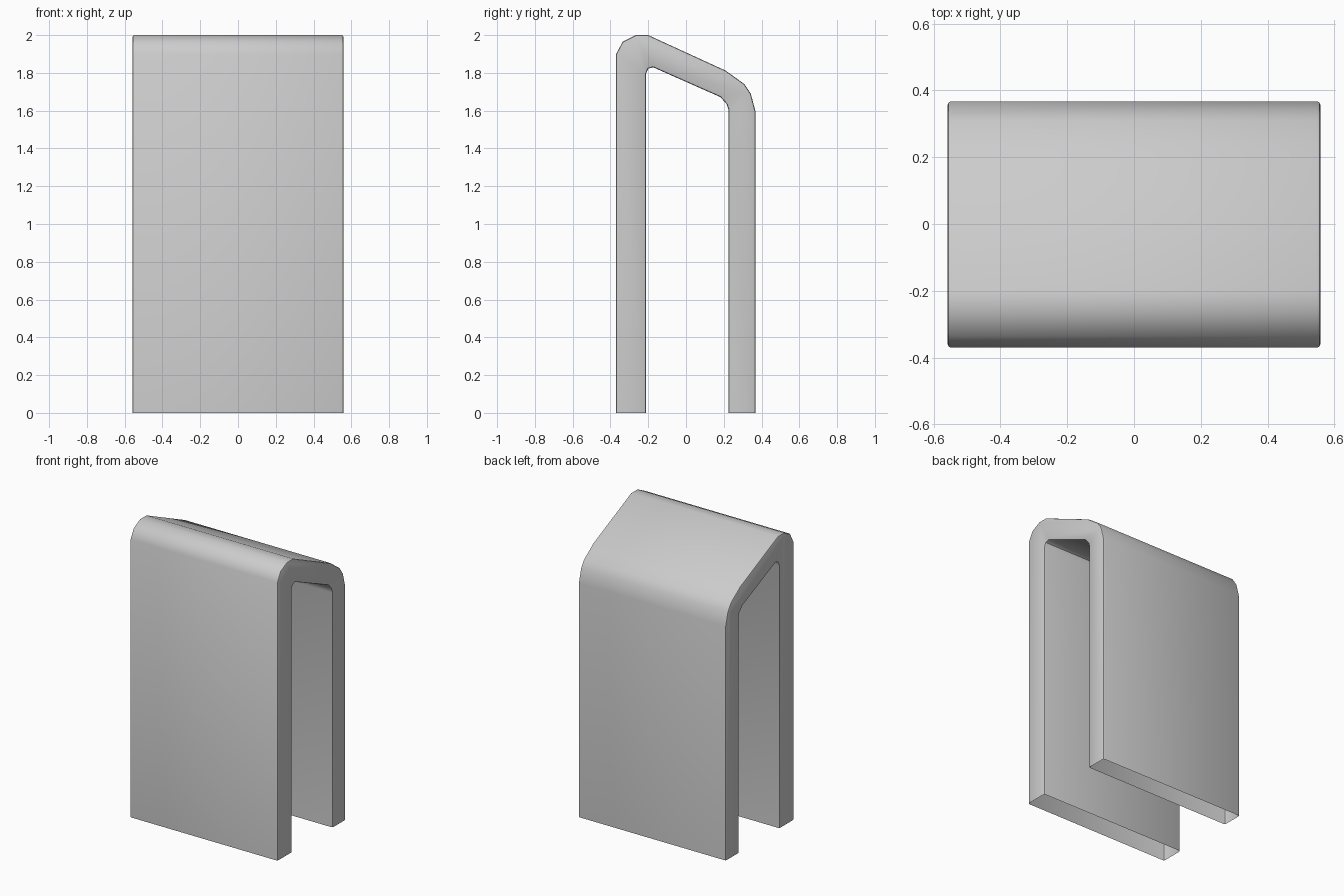
import bpy, bmesh, math

if "Cube" in bpy.data.objects:
    bpy.data.objects.remove(bpy.data.objects["Cube"])

HALF = 0.558   # half the width along x
EDGE = 0.01    # soft edge around both ends

# Side profile as (y, z): outer outline front to back, then inner channel
outer = [(-0.37, 0), (-0.37, 1.9), (-0.335, 1.965), (-0.265, 2.0), (-0.2, 2.0),
         (0.21, 1.812), (0.31, 1.74), (0.343, 1.69), (0.367, 1.6), (0.367, 0)]
inner = [(0.225, 0), (0.225, 1.605), (0.215, 1.635), (0.182, 1.672),
         (-0.175, 1.83), (-0.2, 1.822), (-0.212, 1.795), (-0.212, 0)]

bm = bmesh.new()
cap = bm.faces.new([bm.verts.new((-HALF, y, z)) for y, z in outer + inner])

# Extrude the arch across the width
res = bmesh.ops.extrude_face_region(bm, geom=[cap], use_keep_orig=True)
new_verts = [v for v in res["geom"] if isinstance(v, bmesh.types.BMVert)]
bmesh.ops.translate(bm, verts=new_verts, vec=(2 * HALF, 0, 0))
bmesh.ops.recalc_face_normals(bm, faces=bm.faces[:])

# Open undersides of both legs
soles = [f for f in bm.faces if all(v.co.z < 1e-5 for v in f.verts)]
bmesh.ops.delete(bm, geom=soles, context='FACES_ONLY')

# Soften the rims of both end faces
rims = [e for e in bm.edges if len(e.link_faces) == 2
        and abs(e.verts[0].co.x - e.verts[1].co.x) < 1e-5]
bmesh.ops.bevel(bm, geom=rims, offset=EDGE, offset_type='OFFSET', segments=2,
                profile=0.5, affect='EDGES', clamp_overlap=True)

mesh = bpy.data.meshes.new("sloped_arch_shell")
bm.to_mesh(mesh)
bm.free()
arch = bpy.data.objects.new("sloped_arch_shell", mesh)
bpy.context.collection.objects.link(arch)

# Smooth bends, crisp ends
bpy.context.view_layer.objects.active = arch
arch.select_set(True)
bpy.ops.object.shade_smooth_by_angle(angle=math.radians(40))
